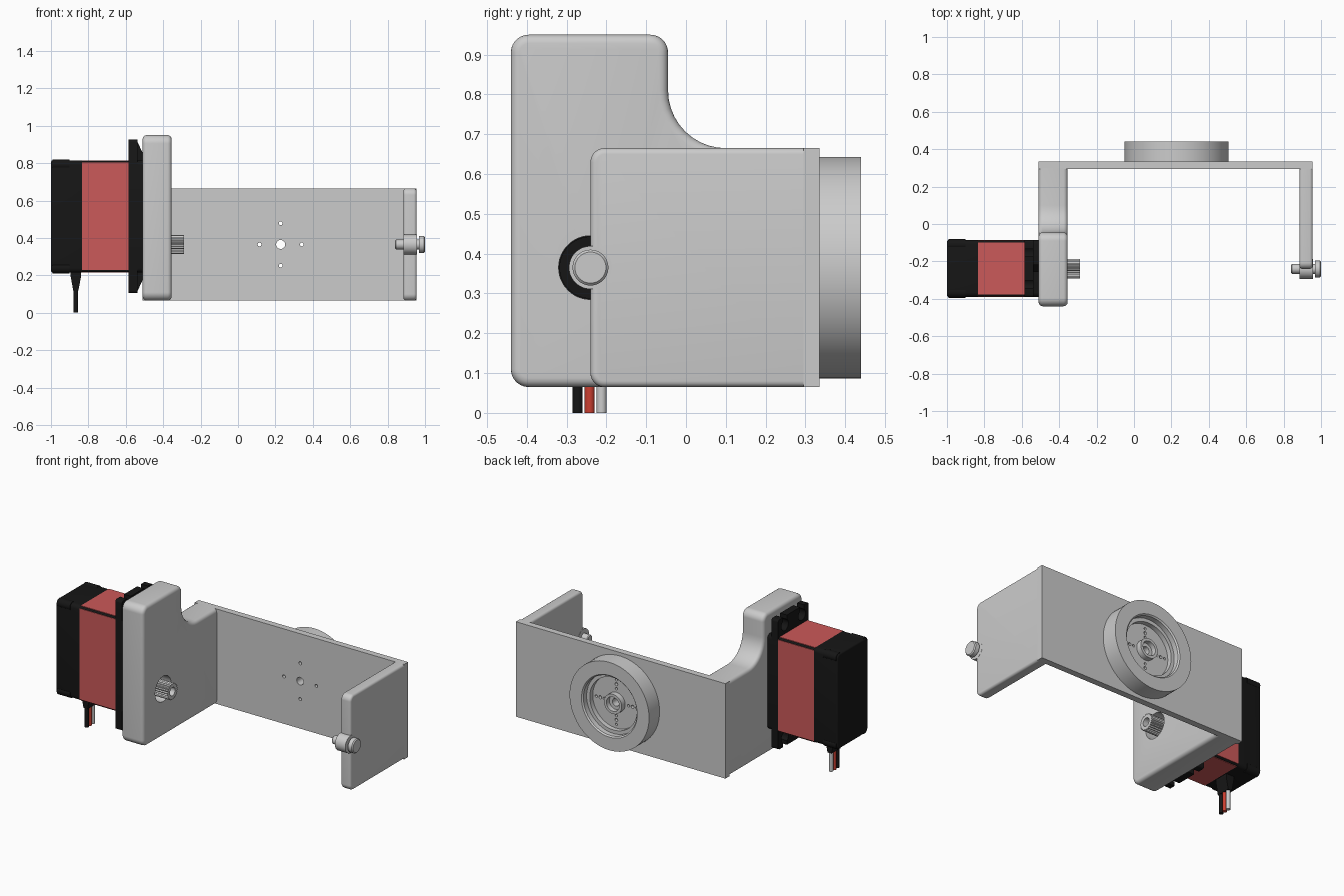
import bpy, bmesh
from math import pi, cos, sin, radians
from mathutils import Matrix, Vector

if "Cube" in bpy.data.objects:
    bpy.data.objects.remove(bpy.data.objects["Cube"])

ROT = {'X': Matrix.Rotation(pi / 2, 4, 'Y'), 'Y': Matrix.Rotation(-pi / 2, 4, 'X'), 'Z': Matrix.Identity(4)}


def material(name, rgb):
    m = bpy.data.materials.new(name)
    m.diffuse_color = (*rgb, 1)
    m.use_nodes = True
    m.node_tree.nodes["Principled BSDF"].inputs["Base Color"].default_value = m.diffuse_color
    return m


BLACK = material("black_plastic", (0.008, 0.008, 0.008))
RED = material("red_metal", (0.6, 0.1, 0.1))
WIRE_RED = material("red_wire", (0.6, 0.05, 0.03))


def make(name, bm, mat=None):
    bmesh.ops.recalc_face_normals(bm, faces=bm.faces)
    me = bpy.data.meshes.new(name)
    bm.to_mesh(me)
    bm.free()
    ob = bpy.data.objects.new(name, me)
    bpy.context.collection.objects.link(ob)
    if mat:
        me.materials.append(mat)
    return ob


def rounded(corners, seg=10):
    """Outline from right-angled corners (a, b, radius)."""
    out = []
    for i, (a, b, r) in enumerate(corners):
        p = Vector((a, b))
        if r == 0:
            out.append((a, b))
            continue
        u = (Vector(corners[i - 1][:2]) - p).normalized()
        v = (Vector(corners[(i + 1) % len(corners)][:2]) - p).normalized()
        c = p + (u + v) * r
        for k in range(seg + 1):
            t = pi / 2 * k / seg
            out.append(tuple(c - r * (v * cos(t) + u * sin(t))))
    return out


def rect(a0, a1, b0, b1, r=0):
    return rounded([(a0, b0, r), (a1, b0, r), (a1, b1, r), (a0, b1, r)], 5)


def prism(name, outline, lo, hi, axis='X', mat=None, bevel=0, keep=lambda m: True):
    """Extrude an outline along X (outline in y, z) or Y (outline in x, z)."""
    place = (lambda p, h: (h, p[0], p[1])) if axis == 'X' else (lambda p, h: (p[0], h, p[1]))
    bm = bmesh.new()
    low = [bm.verts.new(place(p, lo)) for p in outline]
    high = [bm.verts.new(place(p, hi)) for p in outline]
    n = len(outline)
    caps = [bm.faces.new(low), bm.faces.new(high)]
    for i in range(n):
        j = (i + 1) % n
        bm.faces.new((low[i], low[j], high[j], high[i]))
    bmesh.ops.recalc_face_normals(bm, faces=bm.faces)
    if bevel:
        rim = [e for f in caps for e in f.edges if keep((e.verts[0].co + e.verts[1].co) / 2)]
        bmesh.ops.bevel(bm, geom=rim, offset=bevel, segments=4, profile=0.5,
                        affect='EDGES', clamp_overlap=False)
    return make(name, bm, mat)


def lathe(name, profile, centre, axis, mat=None, n=48):
    """Revolve (radius, height) points about an axis through centre."""
    bm = bmesh.new()
    rings = [[bm.verts.new((r * cos(2 * pi * k / n), r * sin(2 * pi * k / n), h)) for k in range(n)]
             for r, h in profile]
    for a, b in zip(rings, rings[1:]):
        for k in range(n):
            j = (k + 1) % n
            bm.faces.new((a[k], a[j], b[j], b[k]))
    bmesh.ops.remove_doubles(bm, verts=bm.verts, dist=1e-5)
    bmesh.ops.transform(bm, matrix=Matrix.Translation(centre) @ ROT[axis], verts=bm.verts)
    return make(name, bm, mat)


def rod(name, r, lo, hi, centre, axis, mat=None, n=32):
    return lathe(name, [(0, lo), (r, lo), (r, hi), (0, hi)], centre, axis, mat, n)


def cut(ob, cutter):
    mod = ob.modifiers.new("cut", 'BOOLEAN')
    mod.operation, mod.solver, mod.object = 'DIFFERENCE', 'EXACT', cutter
    bpy.context.view_layer.objects.active = ob
    bpy.ops.object.modifier_apply(modifier=mod.name)
    bpy.data.objects.remove(cutter)


AY, AZ = -0.24, 0.365           # tilt axis
PIVOT = (0, AY, AZ)
WX = 0.228                      # horn centre

# Bracket: servo side plate, back plate, idler side plate
side = prism("servo_side_plate", rounded([
    (-0.44, 0.065, 0.045), (0.30, 0.065, 0), (0.30, 0.665, 0),
    (-0.045, 0.665, 0.145), (-0.045, 0.95, 0.045), (-0.44, 0.95, 0.045)]),
    -0.51, -0.355, bevel=0.022, keep=lambda m: m.y < 0.299)
cut(side, rod("hole", 0.08, -0.7, -0.2, PIVOT, 'X', n=48))
back = prism("back_plate", rect(-0.51, 0.955, 0.065, 0.665), 0.295, 0.335, 'Y')
prism("idler_side_plate", rounded([
    (-0.24, 0.065, 0.035), (0.30, 0.065, 0), (0.30, 0.665, 0), (-0.24, 0.665, 0.035)]),
    0.885, 0.955, bevel=0.015, keep=lambda m: m.y < 0.299)

# Idler bushing and pivot pin
rod("idler_bushing", 0.054, 0.884, 0.956, PIVOT, 'X', n=48)
lathe("pivot_pin", [(0, 0.84), (0.022, 0.84), (0.026, 0.845), (0.026, 0.968), (0.045, 0.968),
                    (0.045, 0.994), (0.039, 1.0), (0, 1.0)], PIVOT, 'X')

# Round horn on the back
horn = lathe("round_horn", [
    (0, 0.33), (0.278, 0.33), (0.278, 0.44), (0.195, 0.44), (0.187, 0.432), (0.187, 0.40),
    (0.165, 0.40), (0.165, 0.37), (0.062, 0.37), (0.062, 0.405), (0.045, 0.405),
    (0.045, 0.375), (0, 0.375)], (WX, 0, AZ), 'Y', n=72)
for ob in (back, horn):
    cut(ob, rod("hole", 0.024, 0.2, 0.5, (WX, 0, AZ), 'Y'))
    for k in range(4):
        c = (WX + 0.113 * cos(k * pi / 2), 0, AZ + 0.113 * sin(k * pi / 2))
        cut(ob, rod("hole", 0.01, 0.2, 0.5, c, 'Y', n=16))
for k in range(4):
    for d in (0.085, 0.141):
        c = (WX + d * cos(k * pi / 2), 0, AZ + d * sin(k * pi / 2))
        cut(horn, rod("hole", 0.008, 0.35, 0.5, c, 'Y', n=16))

# Servo: case sections
Y0, Y1, Z0, Z1 = -0.39, -0.085, 0.215, 0.815
YC, ZC = (Y0 + Y1) / 2, (Z0 + Z1) / 2
prism("servo_end_case", rect(Y0, Y1, Z0, Z1, 0.025), -1.0, -0.835, mat=BLACK, bevel=0.01,
      keep=lambda m: m.x < -0.9)
prism("servo_core", rect(Y0 + 0.003, Y1 - 0.003, Z0 + 0.003, Z1 - 0.003, 0.012), -0.84, -0.58, mat=BLACK)
prism("servo_top_case", rect(Y0, Y1, Z0, Z1, 0.025), -0.585, -0.508, mat=BLACK)
prism("red_panels_sides", rect(Y0, Y1, Z0 + 0.013, Z1 - 0.013), -0.835, -0.585, mat=RED)
prism("red_panels_ends", rect(Y0 + 0.013, Y1 - 0.013, Z0, Z1), -0.835, -0.585, mat=RED)

# Mounting flange with open screw slots, plus ribs and corner screws
flange = prism("servo_flange", rect(Y0, Y1, 0.105, 0.925, 0.015), -0.585, -0.538, mat=BLACK)
for s in (-1, 1):
    for t in (-1, 1):
        y, z, end = YC + t * 0.085, ZC + s * 0.355, ZC + s * 0.45
        cut(flange, rod("slot_hole", 0.035, -0.7, -0.5, (0, y, z), 'X'))
        cut(flange, prism("slot", rect(y - 0.02, y + 0.02, min(z, end), max(z, end)), -0.7, -0.5))
        rod("case_screw", 0.028, -0.992, -0.9, (0, YC + t * 0.129, ZC + s * 0.276), 'X', BLACK, 24)
    prism("flange_rib", [(-0.54, ZC + s * 0.29), (-0.508, ZC + s * 0.29),
                         (-0.508, ZC + s * 0.335), (-0.54, ZC + s * 0.405)],
          YC - 0.02, YC + 0.02, 'Y', BLACK)

# Output boss and splined shaft
rod("output_boss", 0.078, -0.52, -0.45, PIVOT, 'X', BLACK, 48)
teeth = [(AY + r * cos(2 * pi * k / 48), AZ + r * sin(2 * pi * k / 48))
         for k in range(48) for r in [0.052 if k % 2 else 0.046]]
shaft = prism("splined_shaft", teeth, -0.52, -0.29)
cut(shaft, rod("bore", 0.026, -0.40, -0.2, PIVOT, 'X'))

# Strain relief and three wires
CX = -0.867
relief = prism("strain_relief", [(CX - 0.028, 0.22), (CX - 0.028, 0.195), (CX - 0.014, 0.12),
                                 (CX + 0.014, 0.12), (CX + 0.028, 0.195), (CX + 0.028, 0.22)],
               AY - 0.045, AY + 0.045, 'Y', BLACK)
for name, y, mat in (("black_wire", -0.272, BLACK), ("red_wire", -0.242, WIRE_RED), ("pale_wire", -0.212, None)):
    rod(name, 0.0125, 0, 0.14, (CX, y, 0), 'Z', mat, 20)

# Smooth shading with sharp edges kept
for ob in bpy.context.scene.objects:
    ob.select_set(True)
bpy.context.view_layer.objects.active = side
bpy.ops.object.shade_smooth_by_angle(angle=radians(32))
